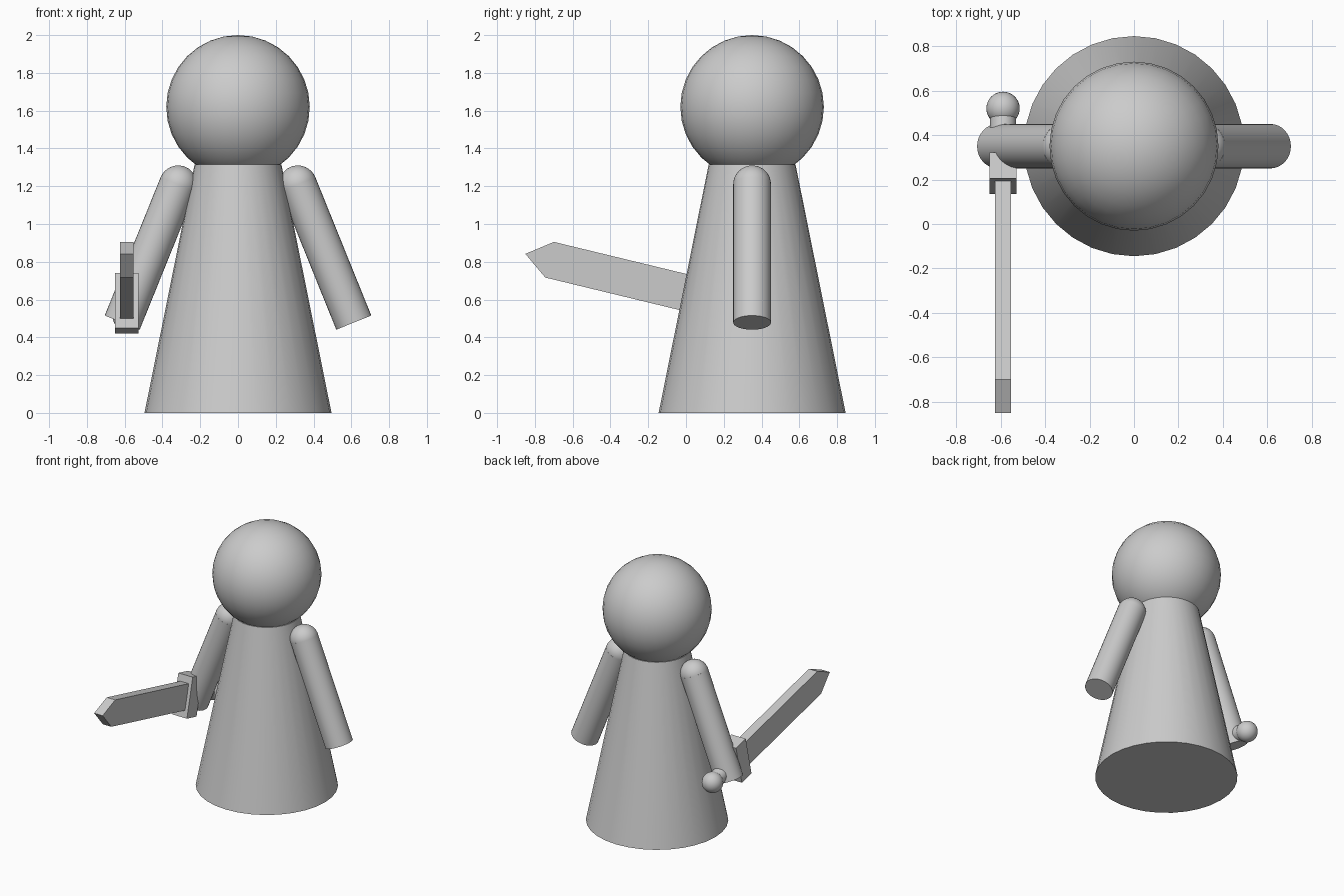
import bpy, bmesh, math
from mathutils import Vector, Matrix

if "Cube" in bpy.data.objects:
    bpy.data.objects.remove(bpy.data.objects["Cube"])

CY = 0.35                      # depth of the figure's axis
grey = bpy.data.materials.new("plain grey")
grey.diffuse_color = (0.6, 0.6, 0.6, 1)
grey.use_nodes = True
grey.node_tree.nodes["Principled BSDF"].inputs["Base Color"].default_value = grey.diffuse_color


def finish(ob, name, smooth=True):
    ob.name = name
    ob.data.materials.append(grey)
    if smooth:
        bpy.ops.object.shade_smooth_by_angle(angle=math.radians(40))
    return ob


def ball(name, loc, r):
    bpy.ops.mesh.primitive_uv_sphere_add(segments=32, ring_count=16, radius=r, location=loc)
    return finish(bpy.context.object, name)


def rod(name, a, b, r1, r2):
    a, b = Vector(a), Vector(b)
    d = b - a
    bpy.ops.mesh.primitive_cone_add(vertices=32, radius1=r1, radius2=r2, depth=d.length,
                                    location=(a + b) / 2,
                                    rotation=d.to_track_quat('Z', 'Y').to_euler())
    return finish(bpy.context.object, name)


# Body and head
rod("body", (0, CY, 0), (0, CY, 1.315), 0.495, 0.23)
ball("head", (0, CY, 1.62), 0.38)

# Arms with round shoulders
for side, s in (("left", 1), ("right", -1)):
    shoulder = (s * 0.317, CY, 1.21)
    rod(side + "_arm", shoulder, (s * 0.613, CY, 0.478), 0.1, 0.1)
    ball(side + "_shoulder", shoulder, 0.1)

# Sword frame: origin at centre of the guard's front face, blade along local -y
frame = Matrix.Translation((-0.589, 0.17, 0.595)) @ Matrix.Rotation(math.radians(-13.6), 4, 'X')


def plate(name, outline, width):
    """Extrude a y/z outline across x, placed in the sword frame."""
    bm = bmesh.new()
    face = bm.faces.new([bm.verts.new((-width / 2, y, z)) for y, z in outline])
    ext = bmesh.ops.extrude_face_region(bm, geom=[face])["geom"]
    bmesh.ops.translate(bm, vec=(width, 0, 0),
                        verts=[v for v in ext if isinstance(v, bmesh.types.BMVert)])
    bmesh.ops.recalc_face_normals(bm, faces=bm.faces)
    bm.transform(frame)
    me = bpy.data.meshes.new(name)
    bm.to_mesh(me)
    bm.free()
    ob = bpy.data.objects.new(name, me)
    bpy.context.collection.objects.link(ob)
    finish(ob, name, smooth=False)


# Sword
plate("sword_blade", [(0.03, -0.097), (0.03, 0.097), (-0.918, 0.097),
                      (-1.05, 0), (-0.918, -0.097)], 0.072)
plate("sword_guard", [(0, -0.15), (0, 0.15), (0.12, 0.15), (0.12, -0.15)], 0.122)
rod("sword_grip", frame @ Vector((0, 0.1, 0)), frame @ Vector((0, 0.325, 0)), 0.058, 0.058)
ball("sword_pommel", frame @ Vector((0, 0.36, 0)), 0.075)
